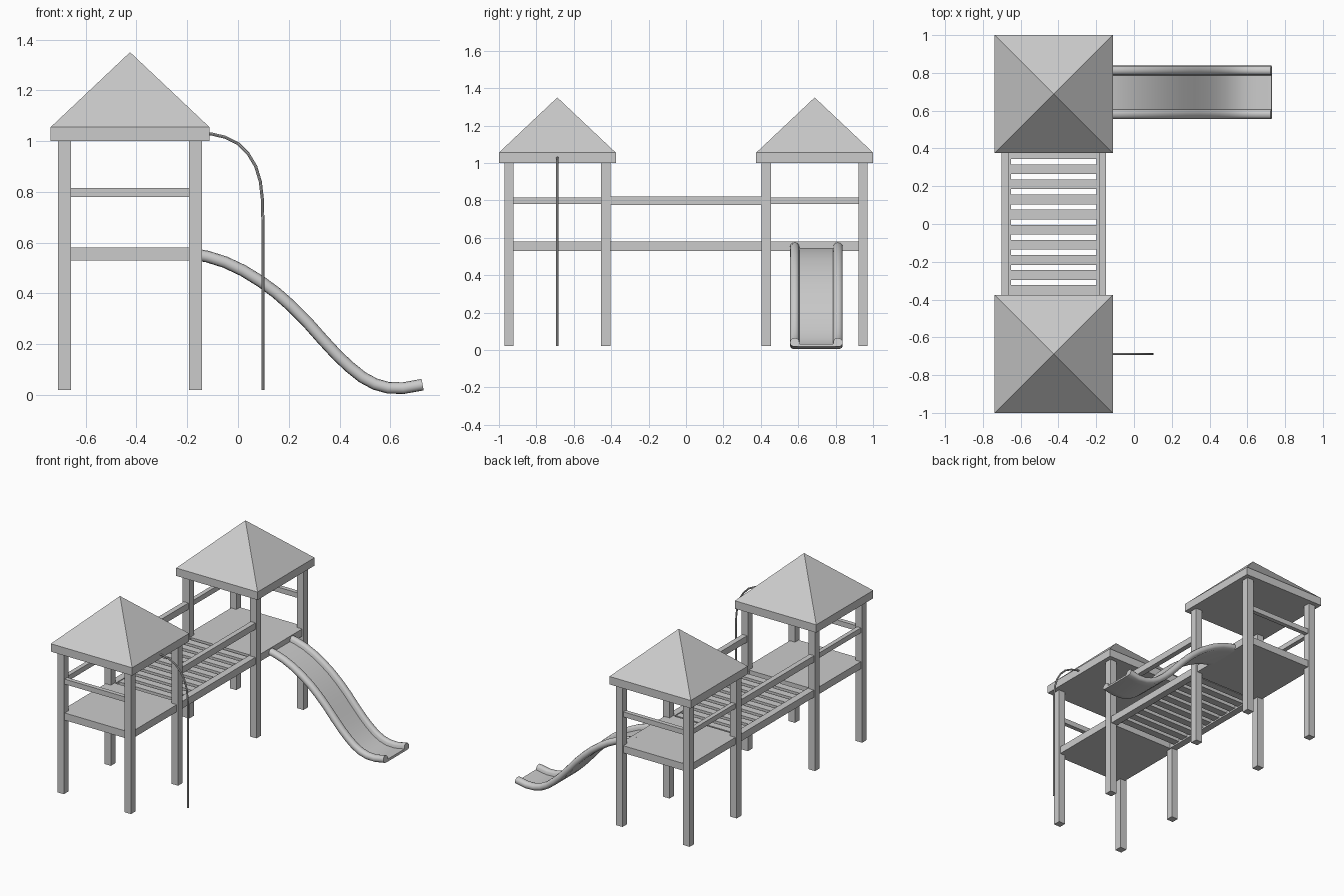
import bpy, bmesh, math
from mathutils import Vector

cube = bpy.data.objects.get("Cube")
if cube:
    bpy.data.objects.remove(cube, do_unlink=True)

grey = bpy.data.materials.new("light grey")
grey.use_nodes = True
colour = (0.6, 0.6, 0.6, 1)
grey.diffuse_color = colour
grey.node_tree.nodes["Principled BSDF"].inputs["Base Color"].default_value = colour

CX, CY = -0.425, 0.688      # tower centre, mirrored in y
POST = 0.258                # post offset from tower centre


def add_object(name, bm):
    bmesh.ops.recalc_face_normals(bm, faces=bm.faces)
    mesh = bpy.data.meshes.new(name)
    bm.to_mesh(mesh)
    bm.free()
    mesh.materials.append(grey)
    obj = bpy.data.objects.new(name, mesh)
    bpy.context.collection.objects.link(obj)
    return obj


def box(name, low, high):
    bm = bmesh.new()
    bmesh.ops.create_cube(bm, size=1)
    for v in bm.verts:
        v.co = Vector([l + (c + 0.5) * (h - l) for c, l, h in zip(v.co, low, high)])
    return add_object(name, bm)


def smooth(obj):
    bpy.ops.object.select_all(action='DESELECT')
    obj.select_set(True)
    bpy.context.view_layer.objects.active = obj
    bpy.ops.object.shade_smooth_by_angle(angle=math.radians(40))


def roof(name, cy, half=0.3125):
    bm = bmesh.new()
    rings = [[bm.verts.new((CX + sx * half, cy + sy * half, z))
              for sx, sy in ((-1, -1), (1, -1), (1, 1), (-1, 1))] for z in (1.0, 1.055)]
    apex = bm.verts.new((CX, cy, 1.35))
    bm.faces.new(rings[0])
    for i in range(4):
        j = (i + 1) % 4
        bm.faces.new((rings[0][i], rings[0][j], rings[1][j], rings[1][i]))
        bm.faces.new((rings[1][i], rings[1][j], apex))
    return add_object(name, bm)


# Towers: posts, platform, guard rails and roof
for side, label in ((-1, "front"), (1, "back")):
    cy = side * CY
    for sx in (-1, 1):
        for sy in (-1, 1):
            x, y = CX + sx * POST, cy + sy * POST
            box(label + "_tower_post", (x - 0.025, y - 0.025, 0.02), (x + 0.025, y + 0.025, 1.0))
    r = POST + 0.015
    box(label + "_platform", (CX - r, cy - r, 0.53), (CX + r, cy + r, 0.58))
    y = cy + side * POST
    box(label + "_end_rail", (CX - POST, y - 0.015, 0.78), (CX + POST, y + 0.015, 0.815))
    x = CX - POST
    box(label + "_side_rail", (x - 0.015, cy - POST, 0.78), (x + 0.015, cy + POST, 0.815))
    roof(label + "_roof", cy)

# Bridge: side beams, handrails and slats
reach = CY - POST
for sx, label in ((-1, "right"), (1, "left")):
    x = CX + sx * 0.25
    box(label + "_bridge_beam", (x - 0.024, -reach, 0.53), (x + 0.024, reach, 0.58))
    x = CX + sx * POST
    box(label + "_bridge_rail", (x - 0.018, -reach, 0.775), (x + 0.018, reach, 0.82))
for i in range(10):
    y = 0.37 - 0.08 * i
    box("bridge_slat", (-0.66, y - 0.026, 0.54), (-0.19, y + 0.026, 0.575))

# Climbing pole: bent tube
curve = bpy.data.curves.new("pole_path", 'CURVE')
curve.dimensions = '3D'
curve.bevel_depth = 0.006
curve.bevel_resolution = 2
curve.use_fill_caps = True
points = [(-0.14, 1.03), (-0.1, 1.027), (-0.05, 1.015), (0, 0.99), (0.04, 0.95),
          (0.07, 0.9), (0.088, 0.84), (0.096, 0.77), (0.098, 0.68), (0.098, 0.02)]
spline = curve.splines.new('POLY')
spline.points.add(len(points) - 1)
for p, (x, z) in zip(spline.points, points):
    p.co = (x, -CY, z, 1)
pole_curve = bpy.data.objects.new("pole_curve", curve)
bpy.context.collection.objects.link(pole_curve)
bpy.context.view_layer.update()
pole_mesh = bpy.data.meshes.new_from_object(pole_curve.evaluated_get(bpy.context.evaluated_depsgraph_get()))
bpy.data.objects.remove(pole_curve)
pole_mesh.materials.clear()
pole_mesh.materials.append(grey)
pole = bpy.data.objects.new("climbing_pole", pole_mesh)
bpy.context.collection.objects.link(pole)
smooth(pole)

# Slide: trough section with rounded lips, swept down an S-shaped path
half_section = [(0.09, -0.008), (0.093, 0.01), (0.101, 0.02), (0.114, 0.023), (0.129, 0.02),
                (0.139, 0.01), (0.141, -0.004), (0.136, -0.016), (0.125, -0.022), (0.09, -0.023)]
section = half_section + [(-y, z) for y, z in reversed(half_section)]
path = [(-0.19, 0.558), (-0.12, 0.545), (-0.05, 0.523), (0.02, 0.49), (0.09, 0.447), (0.15, 0.403),
        (0.21, 0.35), (0.27, 0.29), (0.33, 0.222), (0.39, 0.157), (0.44, 0.11), (0.49, 0.07),
        (0.54, 0.043), (0.59, 0.029), (0.65, 0.027), (0.727, 0.041)]
bm = bmesh.new()
rings = []
for i, (x, z) in enumerate(path):
    a, b = path[max(i - 1, 0)], path[min(i + 1, len(path) - 1)]
    along = Vector((b[0] - a[0], 0, b[1] - a[1])).normalized()
    up = Vector((-along.z, 0, along.x))
    rings.append([bm.verts.new(Vector((x, 0.697 + y, z)) + up * h) for y, h in section])
n = len(section)
for r0, r1 in zip(rings, rings[1:]):
    for k in range(n):
        m = (k + 1) % n
        bm.faces.new((r0[k], r0[m], r1[m], r1[k]))
bm.faces.new(rings[0])
bm.faces.new(rings[-1])
smooth(add_object("slide", bm))
